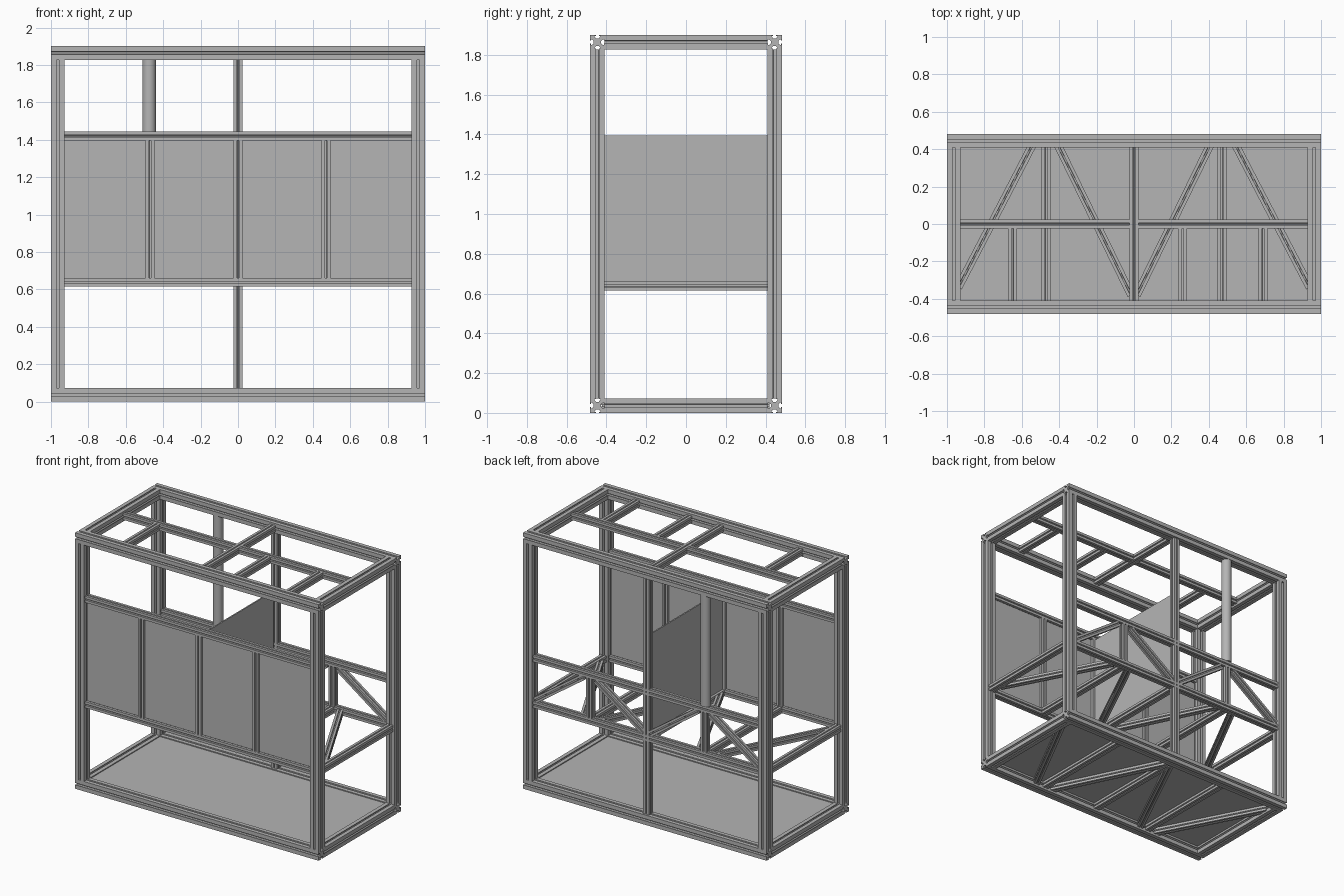
import bpy, bmesh, math
from mathutils import Vector

cube = bpy.data.objects.get("Cube")
if cube:
    bpy.data.objects.remove(cube, do_unlink=True)

grey = bpy.data.materials.new("aluminium_grey")
grey.use_nodes = True
GREY = (0.46, 0.46, 0.46, 1)
grey.diffuse_color = GREY
grey.node_tree.nodes["Principled BSDF"].inputs["Base Color"].default_value = GREY

MAIN, THIN = 0.073, 0.047        # profile sizes
X, Y, TOP = 1.0, 0.482, 1.9      # outer half sizes and height
RX, RY = X - MAIN / 2, Y - MAIN / 2
IX, IY = X - MAIN, Y - MAIN      # inner opening
LOW, BACK, HIGH = 0.638, 0.98, 1.42   # heights of the intermediate rails


def add_mesh(name, bm):
    bmesh.ops.recalc_face_normals(bm, faces=bm.faces)
    mesh = bpy.data.meshes.new(name)
    bm.to_mesh(mesh)
    bm.free()
    obj = bpy.data.objects.new(name, mesh)
    mesh.materials.append(grey)
    bpy.context.collection.objects.link(obj)
    return obj


def slotted_section(size):
    """Square outline with a T-slot in the middle of each side."""
    half = [(0.5, -0.5), (0.5, -0.1), (0.44, -0.1), (0.44, -0.2), (0.38, -0.2), (0.25, -0.08)]
    side = half + [(x, -y) for x, y in reversed(half[1:])]
    points = []
    for turn in range(4):
        c, s = round(math.cos(turn * math.pi / 2)), round(math.sin(turn * math.pi / 2))
        points += [((x * c - y * s) * size, (x * s + y * c) * size) for x, y in side]
    return points


def beam(name, start, end, size=THIN):
    start, end = Vector(start), Vector(end)
    length = (end - start).length
    bm = bmesh.new()
    face = bm.faces.new([bm.verts.new((x, y, 0)) for x, y in slotted_section(size)])
    result = bmesh.ops.extrude_face_region(bm, geom=[face], use_keep_orig=True)
    moved = [g for g in result["geom"] if isinstance(g, bmesh.types.BMVert)]
    bmesh.ops.translate(bm, verts=moved, vec=(0, 0, length))
    obj = add_mesh(name, bm)
    obj.rotation_euler = (end - start).to_track_quat('Z', 'Y').to_euler()
    obj.location = start
    return obj


def panel(name, low, high):
    low, high = Vector(low), Vector(high)
    bm = bmesh.new()
    bmesh.ops.create_cube(bm, size=1)
    bmesh.ops.scale(bm, verts=bm.verts, vec=high - low)
    bmesh.ops.translate(bm, verts=bm.verts, vec=(low + high) / 2)
    return add_mesh(name, bm)


# Heavy outer frame
for level, z in (("bottom", MAIN / 2), ("top", TOP - MAIN / 2)):
    for s, where in ((-1, "front"), (1, "back")):
        beam(f"{level}_{where}_rail", (-X, s * RY, z), (X, s * RY, z), MAIN)
    for s, where in ((-1, "right"), (1, "left")):
        beam(f"{level}_{where}_rail", (s * RX, -IY, z), (s * RX, IY, z), MAIN)
for sx, side in ((-1, "right"), (1, "left")):
    for sy, where in ((-1, "front"), (1, "back")):
        beam(f"{where}_{side}_post", (sx * RX, sy * RY, MAIN), (sx * RX, sy * RY, TOP - MAIN), MAIN)

# Intermediate rails and the back middle post
for name, y, z in (("front_lower_rail", -RY, LOW), ("front_upper_rail", -RY, HIGH),
                   ("back_lower_rail", RY, LOW), ("back_upper_rail", RY, BACK)):
    beam(name, (-IX, y, z), (IX, y, z))
beam("back_middle_post", (0, RY, MAIN), (0, RY, TOP - MAIN))
for s, side in ((-1, "right"), (1, "left")):
    beam(f"{side}_lower_rail", (s * RX, -IY, LOW), (s * RX, IY, LOW))

# Front mullions with the panels held between them
lo, hi = LOW + THIN / 2, HIGH - THIN / 2
for x in (-0.47, 0, 0.47):
    beam("front_mullion", (x, -RY, lo), (x, -RY, hi))
panel("front_panel", (-IX, -RY - 0.004, lo), (IX, -RY + 0.004, hi))
panel("partition_panel", (-0.005, -IY - 0.01, lo), (0.005, IY, hi - 0.003))

# Zigzag bracing: shelf level, and reversed beneath the floor
for level, z, flip in (("shelf", LOW, 1), ("floor", MAIN / 2, -1)):
    for x in (-0.47, 0, 0.47):
        beam(f"{level}_cross_bar", (x, -IY - 0.01, z), (x, IY + 0.01, z), THIN if flip > 0 else 0.044)
    for s in (-1, 1):
        beam(f"{level}_outer_brace", (s * 0.94, -0.34 * flip, z), (s * 0.545, 0.418 * flip, z), 0.043)
        beam(f"{level}_inner_brace", (s * 0.015, -0.38 * flip, z), (s * 0.405, 0.418 * flip, z), 0.043)
panel("floor_panel", (-IX, -IY, 0.058), (IX, IY, 0.066))

# Back truss between the two back rails
for s in (-1, 1):
    beam("truss_upright", (s * 0.47, RY, lo), (s * 0.47, RY, BACK - THIN / 2))
    beam("truss_outer_brace", (s * 0.52, RY, BACK - 0.03), (s * 0.915, RY, lo + 0.01), 0.043)
    beam("truss_inner_brace", (s * 0.42, RY, BACK - 0.03), (s * 0.025, RY, lo + 0.01), 0.043)

# Roof bars
roof = TOP - MAIN / 2
beam("roof_cross_bar", (0, -IY, roof), (0, IY, roof))
for s in (-1, 1):
    beam("roof_long_bar", (s * 0.024, 0, roof), (s * IX, 0, roof))
for x in (-0.65, 0.26, 0.69):
    beam("roof_short_bar", (x, -IY, roof), (x, -0.024, roof))

# Round pipe standing on the back upper rail
pipe_low, pipe_high = BACK + THIN / 2, TOP - MAIN
bpy.ops.mesh.primitive_cylinder_add(vertices=32, radius=0.036, depth=pipe_high - pipe_low,
                                    location=(-0.475, RY, (pipe_low + pipe_high) / 2))
pipe = bpy.context.object
pipe.name = "round_pipe"
pipe.data.materials.append(grey)
bpy.ops.object.shade_smooth_by_angle()
